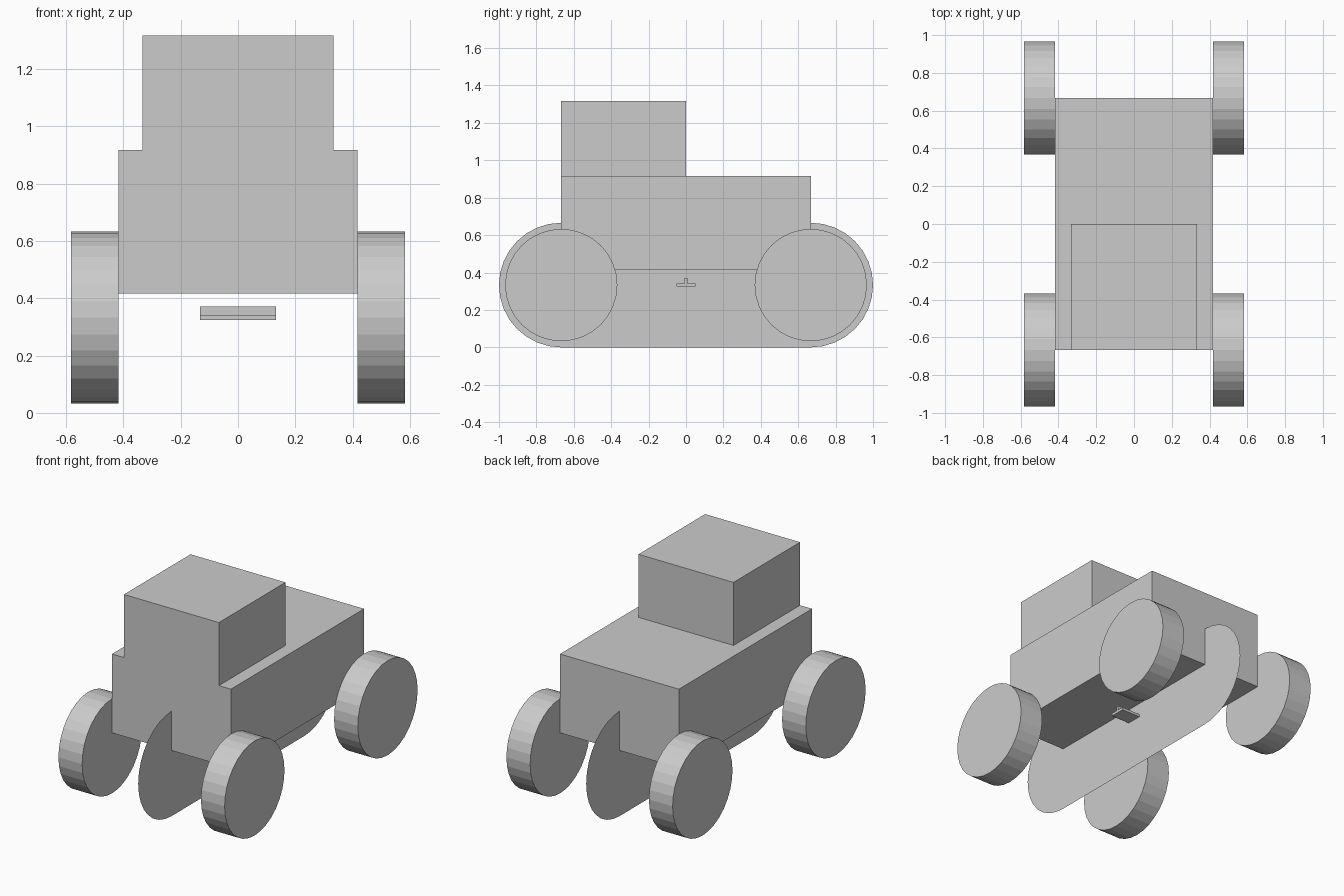
import bpy
from math import pi, sin, cos

if "Cube" in bpy.data.objects:
    bpy.data.objects.remove(bpy.data.objects["Cube"])

AXLE_Y, AXLE_Z = 0.667, 0.333


def box(name, x, y, z):
    """Axis-aligned box from (min, max) ranges."""
    mid = [(a + b) / 2 for a, b in (x, y, z)]
    bpy.ops.mesh.primitive_cube_add(size=1, location=mid)
    ob = bpy.context.object
    ob.name = name
    ob.scale = [b - a for a, b in (x, y, z)]
    bpy.ops.object.transform_apply(location=False, rotation=False, scale=True)
    return ob


def profile_mesh(name, outline, half_width=0):
    """Polygon in the y-z plane: a flat sheet, or a prism along x."""
    n = len(outline)
    if half_width:
        verts = [(x, y, z) for x in (-half_width, half_width) for y, z in outline]
        faces = [list(range(n))[::-1], list(range(n, 2 * n))]
        faces += [(i, (i + 1) % n, n + (i + 1) % n, n + i) for i in range(n)]
    else:
        verts = [(0, y, z) for y, z in outline]
        faces = [list(range(n))]
    me = bpy.data.meshes.new(name)
    me.from_pydata(verts, [], faces)
    ob = bpy.data.objects.new(name, me)
    bpy.context.collection.objects.link(ob)
    return ob


# Body and cabin
box("body", (-0.417, 0.417), (-0.667, 0.667), (0.417, 0.917))
box("cabin", (-0.333, 0.333), (-0.667, 0), (0.917, 1.317))

# Four wheels against the body sides
for side, sx in (("left", -1), ("right", 1)):
    for end, sy in (("front", -1), ("back", 1)):
        bpy.ops.mesh.primitive_cylinder_add(
            vertices=32, radius=0.3, depth=0.166,
            location=(sx * 0.5, sy * AXLE_Y, AXLE_Z), rotation=(0, pi / 2, 0))
        bpy.context.object.name = f"wheel_{end}_{side}"

# Thin centre sheet with rounded ends
SEG, R = 16, 0.333
stadium = []
for sy, start in ((1, -pi / 2), (-1, pi / 2)):
    for i in range(SEG + 1):
        a = start + pi * i / SEG
        stadium.append((sy * AXLE_Y + R * cos(a), AXLE_Z + R * sin(a)))
profile_mesh("centre_sheet", stadium)

# Small inverted-T bar under the body
tee = [(-0.05, 0.325), (0.05, 0.325), (0.05, 0.342), (0.008, 0.342),
       (0.008, 0.371), (-0.008, 0.371), (-0.008, 0.342), (-0.05, 0.342)]
profile_mesh("tee_bar", tee, 0.133)
